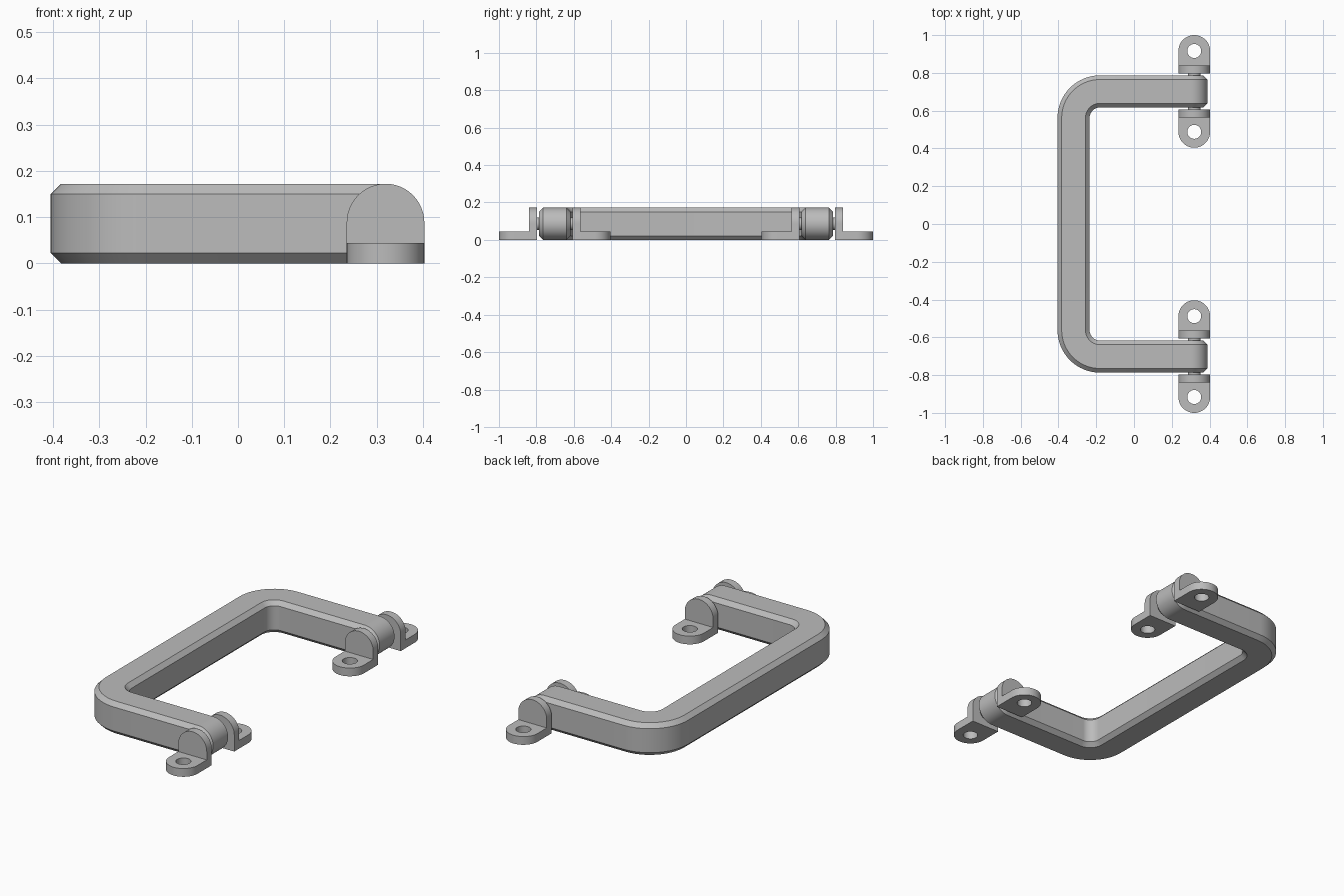
import bpy
import bmesh
from math import sin, cos, pi
from mathutils import Vector

cube = bpy.data.objects.get("Cube")
if cube:
    bpy.data.objects.remove(cube)

# Single grey metal
GREY = (0.5, 0.5, 0.5, 1)
metal = bpy.data.materials.new("grey metal")
metal.use_nodes = True
metal.diffuse_color = GREY
metal.node_tree.nodes["Principled BSDF"].inputs["Base Color"].default_value = GREY

# Main sizes
R = 0.086                   # half height of the bar
W = 0.085                   # half width of the bar
C = 0.022                   # chamfer
ARM_Y = 0.702               # centre line of an arm
GRIP_X = -0.32              # centre line of the grip
BEND = 0.14                 # bend radius of the centre line
END_X = 0.303               # centre of the rounded arm end
HINGE_X = 0.319             # centre of brackets and pin
TAB = 0.084                 # half width of a bracket


def finish(bm, name):
    """Turn a half model into an object mirrored across the y = 0 plane."""
    bmesh.ops.remove_doubles(bm, verts=bm.verts, dist=1e-4)
    bmesh.ops.recalc_face_normals(bm, faces=bm.faces)
    mesh = bpy.data.meshes.new(name)
    bm.to_mesh(mesh)
    bm.free()
    mesh.materials.append(metal)
    obj = bpy.data.objects.new(name, mesh)
    bpy.context.collection.objects.link(obj)
    bpy.ops.object.select_all(action='DESELECT')
    obj.select_set(True)
    bpy.context.view_layer.objects.active = obj
    bpy.ops.object.shade_smooth_by_angle(angle=pi / 6)
    mirror = obj.modifiers.new("Mirror", 'MIRROR')
    mirror.use_axis = (False, True, False)
    return obj


def loop(bm, points):
    """Closed ring of edges."""
    verts = [bm.verts.new(p) for p in points]
    return [bm.edges.new((a, b)) for a, b in zip(verts, verts[1:] + verts[:1])]


def make_handle():
    bm = bmesh.new()
    # Chamfered section as (sideways, up), upper half then lower half
    upper = [(-W, 0), (-W, R - C), (C - W, R), (W - C, R), (W, R - C), (W, 0)]
    section = upper + [(s, -u) for s, u in upper[-2:0:-1]]

    # Centre line from the arm end, round the bend, to the middle of the grip
    bend = Vector((GRIP_X + BEND, ARM_Y - BEND, 0))
    path = [(Vector((END_X, ARM_Y, 0)), Vector((0, 1, 0)))]
    for i in range(17):
        a = pi / 2 * (1 + i / 16)
        out = Vector((cos(a), sin(a), 0))
        path.append((bend + out * BEND, out))
    path.append((Vector((GRIP_X, 0, 0)), Vector((-1, 0, 0))))

    rings = [[bm.verts.new(p + out * s + Vector((0, 0, R + u))) for s, u in section]
             for p, out in path]
    n = len(section)
    for a, b in zip(rings, rings[1:]):
        for i in range(n):
            j = (i + 1) % n
            bm.faces.new((a[i], a[j], b[j], b[i]))

    # Rounded arm end: half turn of the upper section
    verts = [bm.verts.new((END_X, ARM_Y + s, R + u)) for s, u in upper]
    edges = [bm.edges.new(pair) for pair in zip(verts, verts[1:])]
    bmesh.ops.spin(bm, geom=verts + edges, cent=(END_X, ARM_Y, R),
                   axis=(0, 1, 0), angle=pi, steps=24)
    finish(bm, "handle_bar")


def round_tab(name, straight, thick, place, hole=0):
    """Plate with one round end; place maps (across, along, depth) to the model."""
    bm = bmesh.new()
    arc = [(TAB * cos(pi * i / 24), straight + TAB * sin(pi * i / 24)) for i in range(25)]
    outline = [(-TAB, 0), (TAB, 0)] + arc
    if straight == 0:
        outline = arc
    edges = loop(bm, [(x, y, 0) for x, y in outline])
    if hole:
        edges += loop(bm, [(hole * cos(pi * i / 16), straight + hole * sin(pi * i / 16), 0)
                           for i in range(32)])
    bmesh.ops.triangle_fill(bm, edges=edges, use_beauty=True, use_dissolve=False)
    top = bmesh.ops.extrude_face_region(bm, geom=bm.faces[:])
    for v in top["geom"]:
        if isinstance(v, bmesh.types.BMVert):
            v.co.z = thick
    for v in bm.verts:
        v.co = place(*v.co)
    finish(bm, name)


def make_bracket(name, face, direction):
    """L bracket whose hinge side lies at y = face, foot pointing along direction."""
    wall = 0.042
    round_tab(name + "_upright", 0.088, wall,
              lambda x, t, d: Vector((HINGE_X + x, face + direction * d, t)))
    start = face + direction * wall
    round_tab(name + "_foot", 0.203 - TAB - wall, 0.044,
              lambda x, t, d: Vector((HINGE_X + x, start + direction * t, d)), hole=0.037)


def make_pin():
    bm = bmesh.new()
    bmesh.ops.create_cone(bm, cap_ends=True, segments=32, radius1=0.034,
                          radius2=0.034, depth=0.22)
    for v in bm.verts:
        v.co = Vector((HINGE_X + v.co.x, ARM_Y + v.co.z, R + v.co.y))
    finish(bm, "hinge_pin")


make_handle()
make_bracket("outer_bracket", 0.797, 1)
make_bracket("inner_bracket", 0.607, -1)
make_pin()
